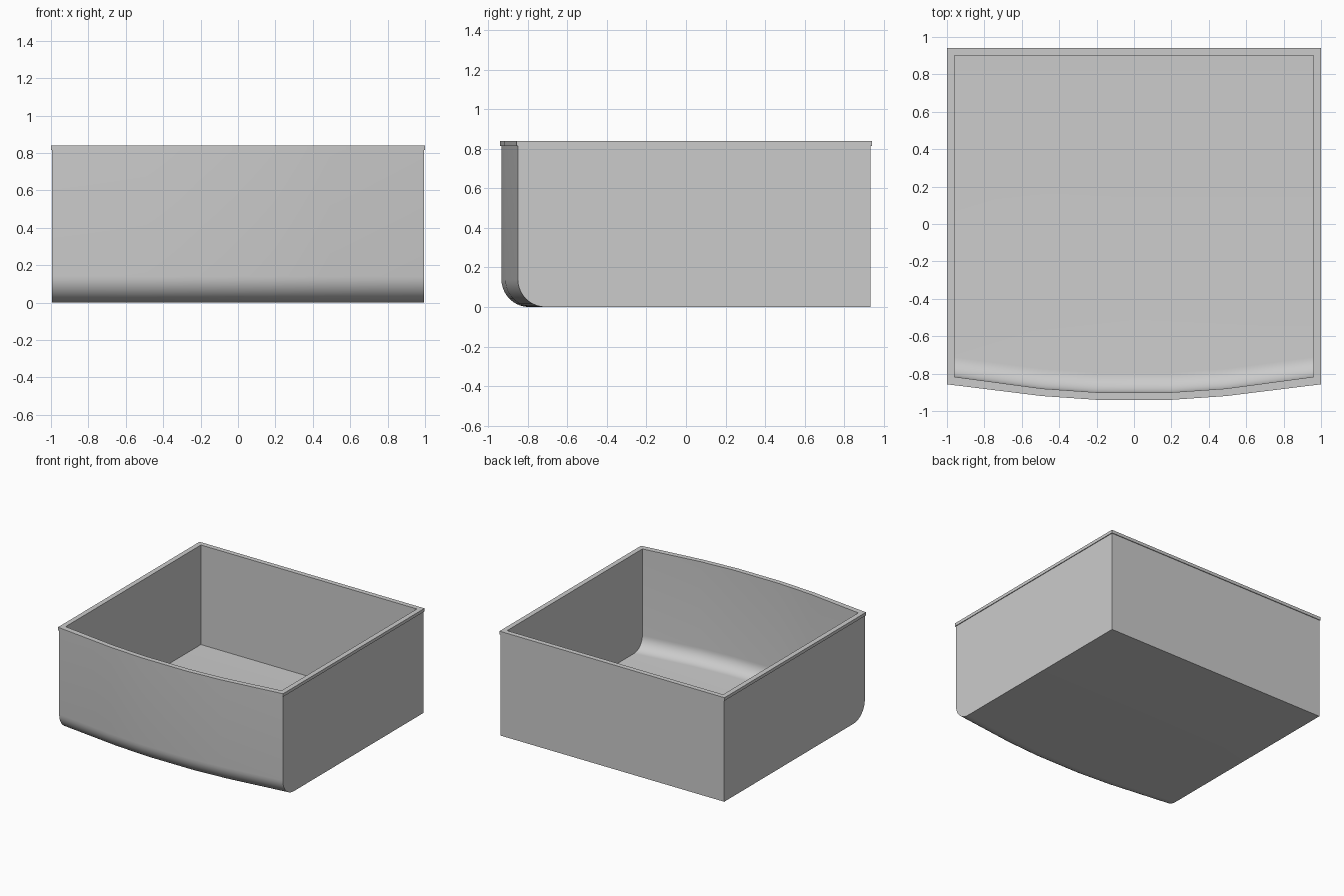
import bpy, bmesh, math

cube = bpy.data.objects.get("Cube")
if cube:
    bpy.data.objects.remove(cube)

grey = bpy.data.materials.new("light grey")
grey.use_nodes = True
colour = (0.6, 0.6, 0.6, 1)
grey.diffuse_color = colour
grey.node_tree.nodes["Principled BSDF"].inputs["Base Color"].default_value = colour

HEIGHT, RIM_BOTTOM = 0.84, 0.815
LIP, WALL, RADIUS = 0.006, 0.04, 0.14
FRONT = [(-1, -0.857), (-0.49, -0.92), (-0.2, -0.94),
         (0.2, -0.94), (0.49, -0.92), (1, -0.857)]


def outline(inset, z, setback=0):
    """Plan of the box with a bowed front; setback pulls the front inwards."""
    limit = 1 - inset
    pts = [(max(-limit, min(limit, x)), y + inset + setback, z) for x, y in FRONT]
    return pts + [(limit, 0.94 - inset, z), (-limit, 0.94 - inset, z)]


def rounded_base(inset, floor, radius, steps=10):
    """Outlines following the rounded lower front edge, from the floor up."""
    rings = []
    for i in range(steps + 1):
        a = math.pi / 2 * i / steps
        rings.append(outline(inset, floor + radius * (1 - math.cos(a)),
                             radius * (1 - math.sin(a))))
    return rings


def loft(name, rings, closed):
    bm = bmesh.new()
    loops = [[bm.verts.new(p) for p in ring] for ring in rings]
    pairs = list(zip(loops, loops[1:]))
    if closed:
        pairs.append((loops[-1], loops[0]))
    else:
        bm.faces.new(loops[0])
        bm.faces.new(loops[-1])
    for low, high in pairs:
        n = len(low)
        for i in range(n):
            j = (i + 1) % n
            bm.faces.new((low[i], low[j], high[j], high[i]))
    bmesh.ops.recalc_face_normals(bm, faces=bm.faces)
    mesh = bpy.data.meshes.new(name)
    bm.to_mesh(mesh)
    bm.free()
    mesh.materials.append(grey)
    obj = bpy.data.objects.new(name, mesh)
    bpy.context.collection.objects.link(obj)
    bpy.ops.object.select_all(action="DESELECT")
    obj.select_set(True)
    bpy.context.view_layer.objects.active = obj
    bpy.ops.object.shade_smooth_by_angle(angle=math.radians(30))
    return obj


# Hollow body: outer skin up, across the wall top, inner skin down to the floor
outer = rounded_base(LIP, 0, RADIUS) + [outline(LIP, RIM_BOTTOM)]
inner = rounded_base(WALL, WALL, RADIUS + LIP - WALL) + [outline(WALL, RIM_BOTTOM)]
loft("box_body", outer + inner[::-1], closed=False)

# Slightly overhanging rim
loft("top_rim", [outline(0, RIM_BOTTOM), outline(0, HEIGHT),
                 outline(WALL, HEIGHT), outline(WALL, RIM_BOTTOM)], closed=True)
